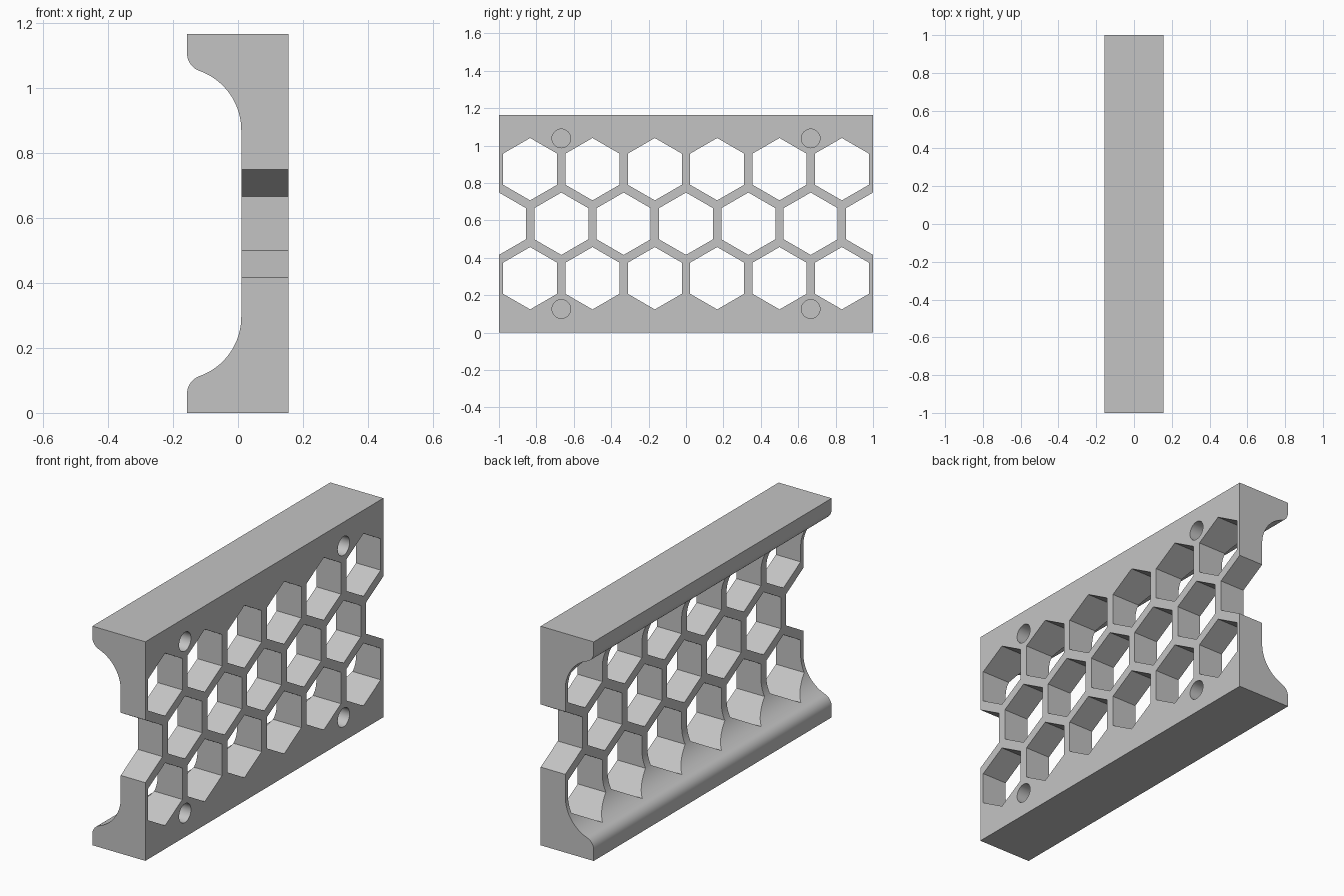
import bpy
import bmesh
from math import cos, sin, pi, radians

cube = bpy.data.objects.get("Cube")
if cube:
    bpy.data.objects.remove(cube, do_unlink=True)

HEIGHT = 1.165
MID = HEIGHT / 2
BACK, WEB, FRONT = -0.157, 0.01, 0.155
PITCH, ROW, HEX_R = 1 / 3, 0.2915, 1 / 6

grey = bpy.data.materials.new("light grey")
grey.use_nodes = True
grey.diffuse_color = (0.55, 0.55, 0.55, 1)
grey.node_tree.nodes["Principled BSDF"].inputs["Base Color"].default_value = (0.55, 0.55, 0.55, 1)


def add_prism(bm, points, direction):
    """Add a closed prism from a flat outline swept along direction."""
    face = bm.faces.new([bm.verts.new(p) for p in points])
    swept = bmesh.ops.extrude_face_region(bm, geom=[face], use_keep_orig=True)
    verts = [v for v in swept["geom"] if isinstance(v, bmesh.types.BMVert)]
    bmesh.ops.translate(bm, vec=direction, verts=verts)


def make_object(name, bm):
    bmesh.ops.recalc_face_normals(bm, faces=bm.faces)
    mesh = bpy.data.meshes.new(name)
    bm.to_mesh(mesh)
    bm.free()
    mesh.materials.append(grey)
    obj = bpy.data.objects.new(name, mesh)
    bpy.context.collection.objects.link(obj)
    return obj


def arc(cx, cz, r, start, end, steps):
    angles = [radians(start + (end - start) * i / steps) for i in range(steps + 1)]
    return [(cx + r * cos(a), cz + r * sin(a)) for a in angles]


def polygon(y, z, r, sides):
    """Outline in the y-z plane with one point facing up."""
    turns = [pi / 2 + 2 * pi * i / sides for i in range(sides)]
    return [(y + r * cos(a), z + r * sin(a)) for a in turns]


# Channel profile: upper half is a web fillet flowing into a rounded flange lip
fillet_r, lip_r = 0.193, 0.059
upper = arc(WEB - fillet_r, 0.87, fillet_r, 0, 70, 20)
upper += arc(BACK + lip_r, 1.107, lip_r, 250, 180, 12)[1:]
upper += [(BACK, HEIGHT), (FRONT, HEIGHT)]
lower = [(x, HEIGHT - z) for x, z in reversed(upper)]
bm = bmesh.new()
add_prism(bm, [(x, -1, z) for x, z in upper + lower], (0, 2, 0))
panel = make_object("honeycomb_panel", bm)

# Honeycomb openings, the middle row being shifted half a pitch and open at the ends
bm = bmesh.new()
for row in (-1, 0, 1):
    count = 6 if row else 7
    for i in range(count):
        y = (i - (count - 1) / 2) * PITCH
        outline = polygon(y, MID + row * ROW, HEX_R, 6)
        add_prism(bm, [(-0.3, py, pz) for py, pz in outline], (0.6, 0, 0))

# Blind pin holes in the flat side
for y in (-2 * PITCH, 2 * PITCH):
    for side in (-1, 1):
        outline = polygon(y, MID + side * 0.456, 0.05, 32)
        add_prism(bm, [(FRONT - 0.15, py, pz) for py, pz in outline], (0.2, 0, 0))
cutter = make_object("opening_cutter", bm)
cutter.hide_render = True

# Cut the openings, then drop the cutter
cut = panel.modifiers.new("openings", "BOOLEAN")
cut.operation = "DIFFERENCE"
cut.solver = "EXACT"
cut.object = cutter
bpy.ops.object.select_all(action="DESELECT")
panel.select_set(True)
bpy.context.view_layer.objects.active = panel
bpy.ops.object.modifier_apply(modifier=cut.name)
bpy.data.objects.remove(cutter, do_unlink=True)
bpy.ops.object.shade_smooth_by_angle(angle=radians(30))
